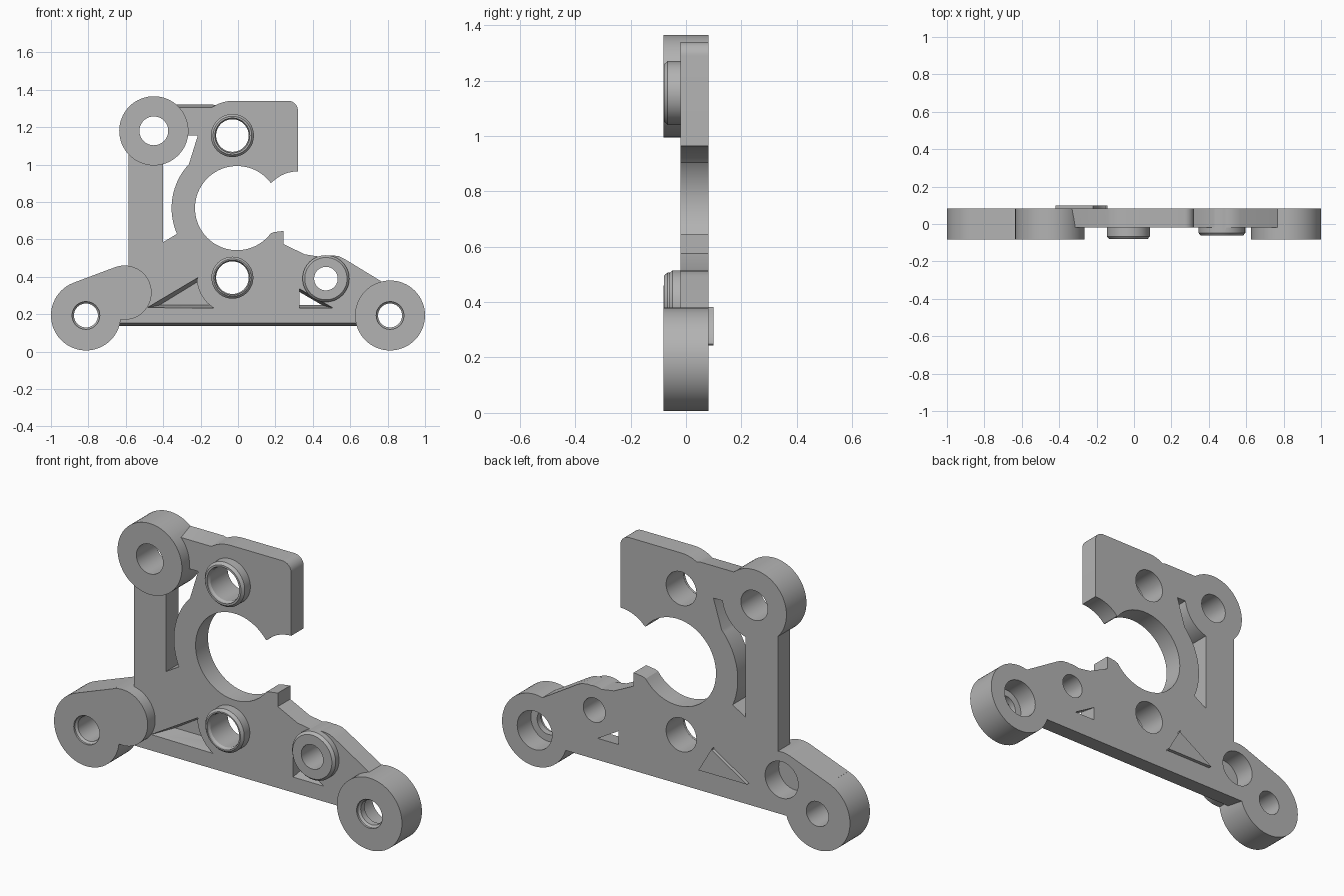
import bpy, bmesh
from math import cos, sin, radians

cube = bpy.data.objects.get("Cube")
if cube:
    bpy.data.objects.remove(cube, do_unlink=True)

BACK, FRONT, FACE = 0.082, -0.082, -0.02   # back, boss front, plate front

metal = bpy.data.materials.new("plain grey")
metal.use_nodes = True
GREY = (0.45, 0.45, 0.45, 1)
metal.diffuse_color = GREY
metal.node_tree.nodes["Principled BSDF"].inputs["Base Color"].default_value = GREY


def arc(cx, cz, r, a0, a1, n=16):
    """Points along a circular arc, angles in degrees."""
    angles = [radians(a0 + (a1 - a0) * i / n) for i in range(n + 1)]
    return [(cx + r * cos(a), cz + r * sin(a)) for a in angles]


def circle(cx, cz, r):
    return arc(cx, cz, r, 0, 360, 64)[:-1]


def solid(name, sections):
    """Closed loft through (outline, y) sections of equal point count."""
    bm = bmesh.new()
    rings = [[bm.verts.new((x, y, z)) for x, z in pts] for pts, y in sections]
    for a, b in zip(rings, rings[1:]):
        for i in range(len(a)):
            bm.faces.new((a[i - 1], a[i], b[i], b[i - 1]))
    bm.faces.new(rings[0])
    bm.faces.new(rings[-1])
    bmesh.ops.recalc_face_normals(bm, faces=bm.faces)
    mesh = bpy.data.meshes.new(name)
    bm.to_mesh(mesh)
    bm.free()
    mesh.materials.append(metal)
    ob = bpy.data.objects.new(name, mesh)
    bpy.context.collection.objects.link(ob)
    return ob


def turned(name, cx, cz, profile):
    """Round part along y from (radius, y) pairs."""
    return solid(name, [(circle(cx, cz, r), y) for r, y in profile])


def combine(target, tool, operation):
    """Apply a boolean and discard the helper."""
    tool.hide_render = True
    mod = target.modifiers.new(tool.name, "BOOLEAN")
    mod.operation, mod.solver, mod.object = operation, "EXACT", tool
    bpy.context.view_layer.objects.active = target
    bpy.ops.object.modifier_apply(modifier=mod.name)
    bpy.data.objects.remove(tool, do_unlink=True)


def plate_outline(bottom, top):
    pts = [(-0.70, bottom), (0.70, bottom), (0.81, 0.193), (0.775, 0.37)]
    pts += [(0.57, 0.495), (0.54, 0.51), (0.50, 0.515), (0.45, 0.505), (0.356, 0.52)]
    pts += [(0.243, 0.575), (0.243, 0.645), (0.19, 0.638)]
    pts += arc(-0.005, 0.767, 0.225, -37, -323, 64)       # large open bore
    pts += arc(0.32, 0.77, 0.193, 136, 90, 12)            # relief beside the bore
    pts += arc(0.27, 1.29, 0.05, 0, 90, 8)                # rounded corner
    pts += arc(-0.03, 1.155, 0.185, 90, 119, 8)
    pts += [(-0.14, top), (-0.45, top), (-0.45, 1.18)]
    pts += [(-0.585, 1.18), (-0.585, 0.30), (-0.70, 0.193)]
    return pts


def window(name, front, back):
    return solid(name, [(front, -0.1), (front, FACE), (back, BACK), (back, 0.1)])


# Plate with drafted lower and upper edges
bracket = solid("mounting_bracket", [(plate_outline(0.152, 1.305), FACE),
                                     (plate_outline(0.136, 1.322), BACK)])

# Windows through the plate
side = [(-0.40, 1.155), (-0.40, 0.585), (-0.325, 0.63)]
side += arc(-0.01, 0.767, 0.345, 203, 137, 24) + [(-0.215, 1.155)]
curve = arc(-0.03, 0.395, 0.19, 184, 237, 12)
combine(bracket, window("side_window", side, side), "DIFFERENCE")
combine(bracket, window("left_window",
                        [(-0.485, 0.235), (-0.215, 0.395)] + curve + [(-0.13, 0.232)],
                        [(-0.42, 0.248), (-0.218, 0.372)] + curve[:-1]
                        + [(-0.142, 0.249), (-0.145, 0.248)]), "DIFFERENCE")
combine(bracket, window("right_window",
                        [(0.33, 0.335), (0.33, 0.232), (0.51, 0.232)],
                        [(0.33, 0.318), (0.33, 0.248), (0.45, 0.248)]), "DIFFERENCE")

# Full-depth bosses and the arm joining the lower pair
for name, x, z, r in [("top_boss", -0.45, 1.18, 0.185),
                      ("left_boss", -0.813, 0.193, 0.187),
                      ("right_boss", 0.813, 0.193, 0.187),
                      ("arm_lobe", -0.607, 0.315, 0.145)]:
    combine(bracket, turned(name, x, z, [(r, FRONT), (r, BACK)]), "UNION")
arm = [(-0.813, 0.193), (-0.877, 0.369), (-0.656, 0.4515), (-0.607, 0.315), (-0.64, 0.18)]
combine(bracket, solid("arm_web", [(arm, FRONT), (arm, BACK)]), "UNION")

# Chamfered collars on the plate face
for name, x, z, r, y in [("upper_collar", -0.03, 1.155, 0.115, -0.08),
                         ("lower_collar", -0.03, 0.395, 0.112, -0.08),
                         ("small_collar", 0.47, 0.39, 0.125, -0.062)]:
    collar = [(r - 0.012, y), (r, y + 0.014), (r, 0.03)]
    if name == "small_collar":
        collar[-1] = (r, BACK)
    combine(bracket, turned(name, x, z, collar), "UNION")

# Through holes with a small countersink
for name, x, z, r, y, c in [("top_hole", -0.45, 1.18, 0.077, FRONT, 0),
                            ("left_hole", -0.813, 0.193, 0.064, FRONT, 0.01),
                            ("right_hole", 0.813, 0.193, 0.064, FRONT, 0.01),
                            ("upper_hole", -0.03, 1.155, 0.087, -0.08, 0.006),
                            ("lower_hole", -0.03, 0.395, 0.087, -0.08, 0.006),
                            ("small_hole", 0.47, 0.39, 0.063, -0.062, 0)]:
    bore = [(r + c, -0.1), (r + c, y + 0.01), (r, y + 0.02), (r, 0.1)]
    combine(bracket, turned(name, x, z, bore), "DIFFERENCE")

# Pockets opened from the back
for name, x, z, r in [("arm_pocket", -0.607, 0.315, 0.095),
                      ("right_pocket", 0.813, 0.193, 0.1)]:
    combine(bracket, turned(name, x, z, [(r, -0.03), (r, 0.1)]), "DIFFERENCE")

# Smooth the round walls, keep edges crisp
bpy.ops.object.select_all(action="DESELECT")
bracket.select_set(True)
bpy.context.view_layer.objects.active = bracket
bpy.ops.object.shade_smooth_by_angle(angle=radians(25))
